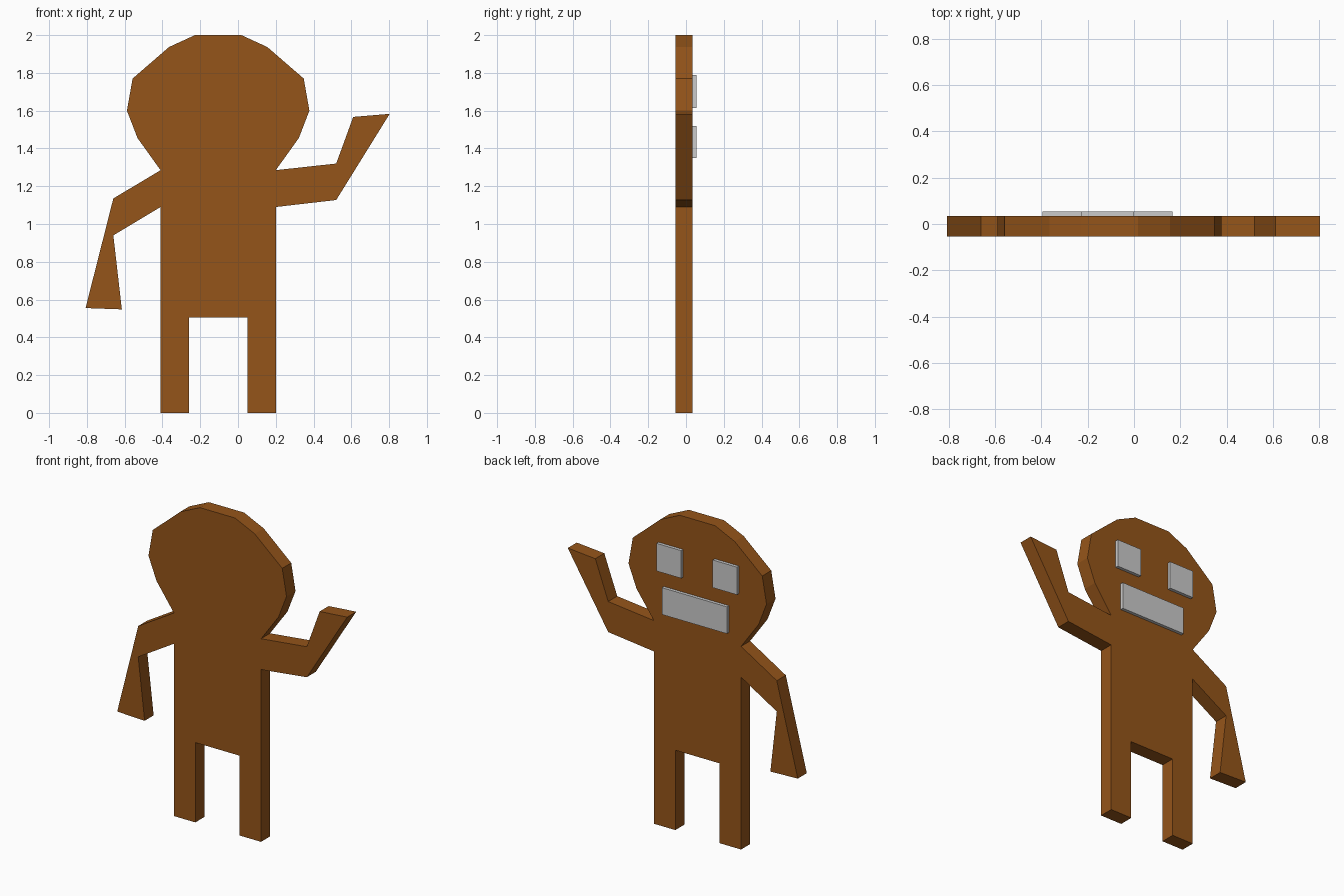
import bpy
import bmesh

if "Cube" in bpy.data.objects:
    bpy.data.objects.remove(bpy.data.objects["Cube"])

BACK, FRONT = 0.035, -0.055   # the slab's two flat sides
CX = -0.105                   # centre line of head and torso

brown = bpy.data.materials.new("brown")
brown.diffuse_color = (0.30, 0.09, 0.01, 1)
brown.use_nodes = True
brown.node_tree.nodes["Principled BSDF"].inputs["Base Color"].default_value = brown.diffuse_color


def slab(name, outline, y0, y1, material=None):
    """Extrude an (x, z) outline from y0 to y1."""
    bm = bmesh.new()
    face = bm.faces.new([bm.verts.new((x, y0, z)) for x, z in outline])
    moved = bmesh.ops.extrude_face_region(bm, geom=[face])["geom"]
    bmesh.ops.translate(bm, vec=(0, y1 - y0, 0),
                        verts=[v for v in moved if isinstance(v, bmesh.types.BMVert)])
    # keep both caps closed, normals outward
    if not face.is_valid:
        bm.faces.new([v for v in bm.verts if abs(v.co.y - y0) < 1e-6])
    bmesh.ops.recalc_face_normals(bm, faces=bm.faces)
    mesh = bpy.data.meshes.new(name)
    bm.to_mesh(mesh)
    bm.free()
    obj = bpy.data.objects.new(name, mesh)
    bpy.context.collection.objects.link(obj)
    if material:
        mesh.materials.append(material)
    return obj


def mirrored(points):
    """Reflect points across the figure's centre line, in reverse order."""
    return [(2 * CX - x, z) for x, z in reversed(points)]


# half of the legs and half of the head; the other halves are mirrored
leg = [(0.05, 0.505), (0.05, 0), (0.20, 0)]
head = [(0.20, 1.285), (0.322, 1.455), (0.378, 1.60), (0.348, 1.77),
        (0.155, 1.937), (0.018, 2.0)]

# raised arm and hanging arm
raised_arm = [(0.20, 1.09), (0.52, 1.127), (0.803, 1.583),
              (0.61, 1.567), (0.52, 1.32)]
hanging_arm = [(-0.66, 1.135), (-0.807, 0.555), (-0.615, 0.548),
               (-0.66, 0.94), (-0.41, 1.09)]

# whole figure as one closed silhouette
slab("figure_body",
     leg + raised_arm + head + mirrored(head) + hanging_arm + mirrored(leg),
     FRONT, BACK, brown)


# raised face plates on the rear side
def plate(name, x0, x1, z0, z1):
    slab(name, [(x0, z0), (x1, z0), (x1, z1), (x0, z1)], BACK, BACK + 0.02)


plate("left_eye", -0.395, -0.225, 1.615, 1.79)
plate("right_eye", -0.005, 0.167, 1.615, 1.79)
plate("mouth", -0.325, 0.13, 1.35, 1.52)
